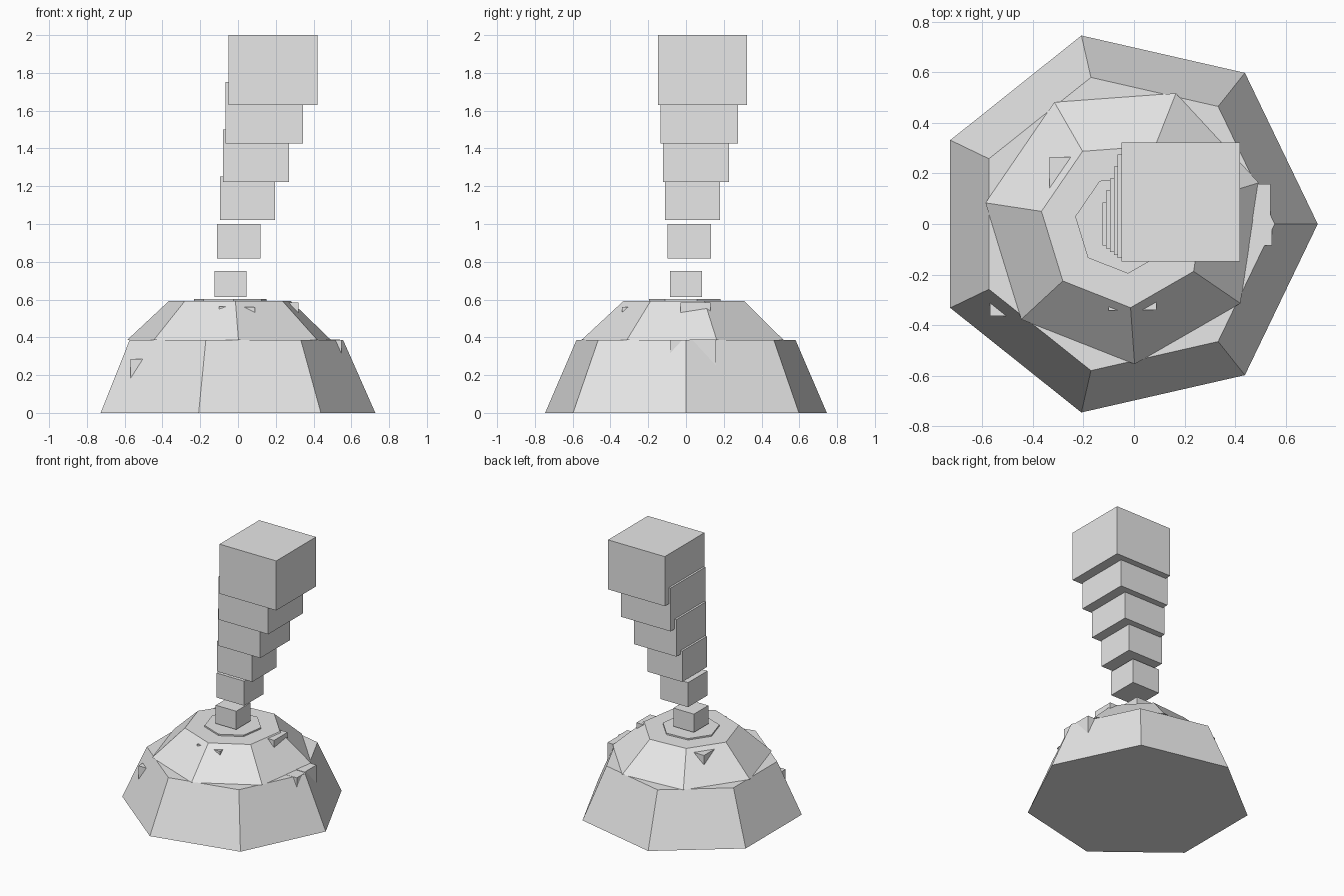
import bpy, math

if "Cube" in bpy.data.objects:
    bpy.data.objects.remove(bpy.data.objects["Cube"])

grey = bpy.data.materials.new("light_grey")
grey.diffuse_color = (0.8, 0.8, 0.8, 1)
grey.use_nodes = True
grey.node_tree.nodes["Principled BSDF"].inputs["Base Color"].default_value = grey.diffuse_color
CX = -0.038  # axis of the mountain


def mesh_object(name, verts, faces):
    me = bpy.data.meshes.new(name)
    me.from_pydata(verts, [], faces)
    me.materials.append(grey)
    ob = bpy.data.objects.new(name, me)
    bpy.context.collection.objects.link(ob)
    return ob


def frustum(name, r0, r1, z0, z1, turn, n=7):
    """Seven-sided tapered tier."""
    verts = []
    for r, z in ((r0, z0), (r1, z1)):
        for i in range(n):
            a = math.radians(turn) + math.tau * i / n
            verts.append((CX + r * math.cos(a), r * math.sin(a), z))
    faces = [(i, (i + 1) % n, n + (i + 1) % n, n + i) for i in range(n)]
    faces += [tuple(reversed(range(n))), tuple(range(n, 2 * n))]
    return mesh_object(name, verts, faces)


def box(name, lo, hi):
    verts = [(x, y, z) for z in (lo[2], hi[2]) for y in (lo[1], hi[1]) for x in (lo[0], hi[0])]
    faces = [(0, 2, 3, 1), (4, 5, 7, 6), (0, 1, 5, 4), (1, 3, 7, 5), (3, 2, 6, 7), (2, 0, 4, 6)]
    return mesh_object(name, verts, faces)


# Mountain tiers and crater disc
frustum("lower_slope", 0.765, 0.595, 0, 0.385, 0)
frustum("upper_slope", 0.556, 0.332, 0.385, 0.592, 17.05)
frustum("crater_disc", 0.197, 0.197, 0.585, 0.603, 17.05)

# Smoke puffs: growing blocks drifting sideways
for i in range(6):
    w, h = 0.085 + 0.03 * i, 0.0685 + 0.0234 * i
    x, y, z = -0.04 + 0.045 * i, 0.0175 * i, 0.682 + 0.2266 * i
    box(f"smoke_puff_{i + 1}", (x - w, y - w, z - h), (x + w, y + w, z + h))

# Half-buried rocks: exposed top corner, then signed size into the slope
rocks = [
    ((-0.57, -0.365, 0.285), (0.14, 0.14)),
    ((0.09, -0.34, 0.56), (-0.10, 0.10)),
    ((-0.10, -0.342, 0.563), (0.07, 0.07)),
    ((-0.335, 0.265, 0.566), (0.13, -0.16)),
    ((0.32, -0.03, 0.585), (-0.16, 0.16)),
    ((0.547, -0.085, 0.386), (-0.16, 0.10)),
    ((0.54, 0.158, 0.388), (-0.16, -0.14)),
]
for i, ((x, y, z), (sx, sy)) in enumerate(rocks):
    box(f"rock_{i + 1}", (min(x, x + sx), min(y, y + sy), z - 0.15),
        (max(x, x + sx), max(y, y + sy), z))
